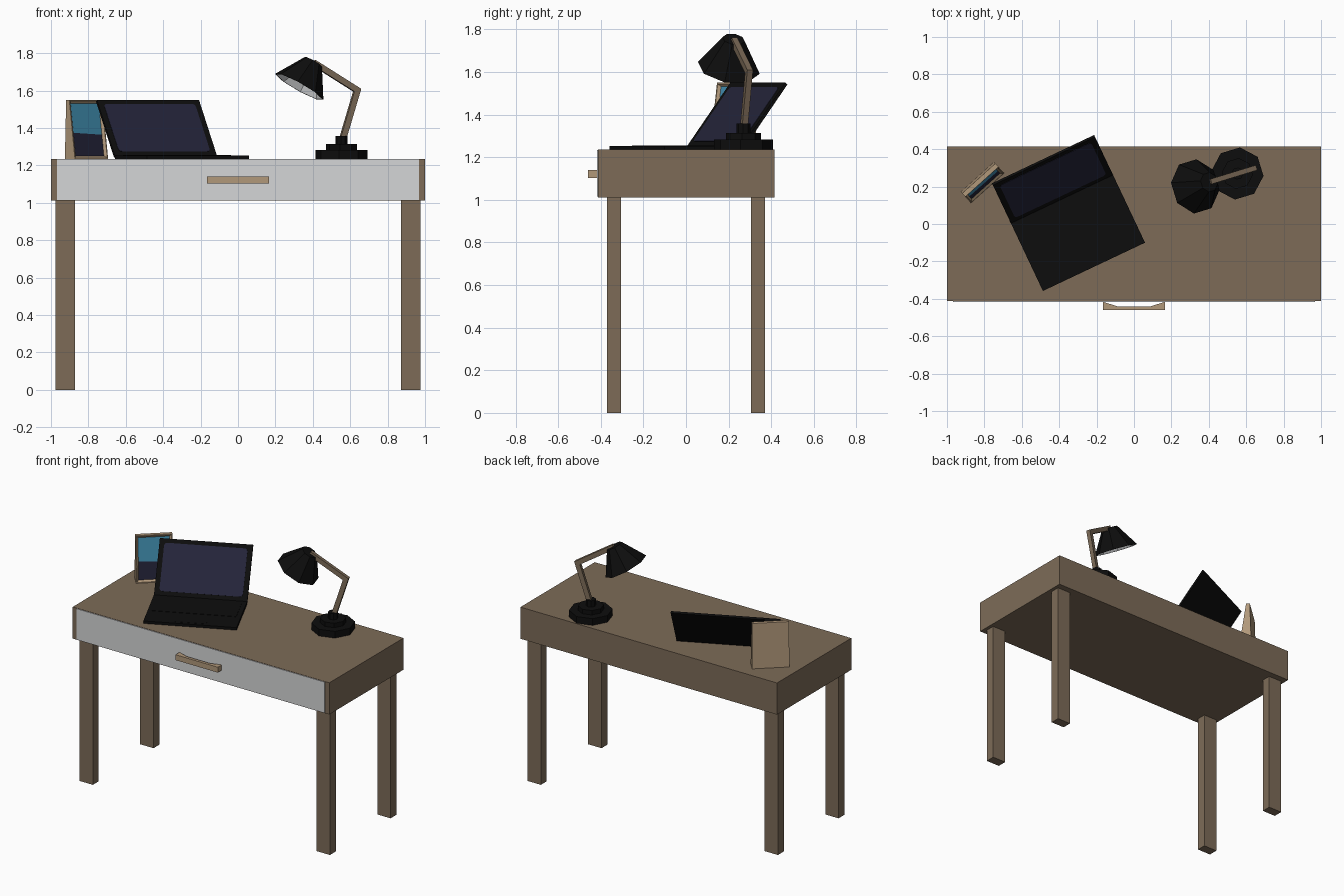
import bpy, bmesh, math
from mathutils import Matrix, Vector

if "Cube" in bpy.data.objects:
    bpy.data.objects.remove(bpy.data.objects["Cube"])


def material(name, r, g, b):
    m = bpy.data.materials.new(name)
    m.diffuse_color = (r, g, b, 1)
    m.use_nodes = True
    m.node_tree.nodes["Principled BSDF"].inputs["Base Color"].default_value = m.diffuse_color
    return m


BROWN = material("brown wood", 0.205, 0.148, 0.097)
TAN = material("tan wood", 0.44, 0.315, 0.195)
WHITE = material("drawer white", 0.66, 0.67, 0.68)
BLACK = material("black", 0.004, 0.004, 0.004)
NAVY = material("dark navy", 0.018, 0.018, 0.042)
BLUE = material("sky blue", 0.055, 0.28, 0.45)


def finish(name, bm, mats, matrix=Matrix()):
    bmesh.ops.recalc_face_normals(bm, faces=bm.faces)
    me = bpy.data.meshes.new(name)
    bm.to_mesh(me)
    bm.free()
    for m in mats:
        me.materials.append(m)
    ob = bpy.data.objects.new(name, me)
    ob.matrix_world = matrix
    bpy.context.collection.objects.link(ob)
    return ob


def prism_mesh(profile, z0, z1):
    bm = bmesh.new()
    face = bm.faces.new([bm.verts.new((x, y, z0)) for x, y in profile])
    top = bmesh.ops.extrude_face_region(bm, geom=[face])["geom"]
    for v in top:
        if isinstance(v, bmesh.types.BMVert):
            v.co.z = z1
    bmesh.ops.recalc_face_normals(bm, faces=bm.faces)
    return bm


def prism(name, profile, z0, z1, mat, matrix=Matrix()):
    return finish(name, prism_mesh(profile, z0, z1), [mat], matrix)


def rect(x0, x1, y0, y1):
    return [(x0, y0), (x1, y0), (x1, y1), (x0, y1)]


def rounded(x0, x1, y0, y1, r, n=3):
    pts = []
    corners = [(x1 - r, y1 - r), (x0 + r, y1 - r), (x0 + r, y0 + r), (x1 - r, y0 + r)]
    for i, (cx, cy) in enumerate(corners):
        for k in range(n + 1):
            a = math.pi / 2 * (i + k / n)
            pts.append((cx + r * math.cos(a), cy + r * math.sin(a)))
    return pts


def lathe(name, profile, mats, matrix, inner_from=99, segs=8):
    """Closed octagonal lathe; bands from inner_from on take the second material."""
    bm = bmesh.new()
    rings = []
    for r, z in profile:
        if r == 0:
            rings.append([bm.verts.new((0, 0, z))] * segs)
        else:
            rings.append([bm.verts.new((r * math.cos(a), r * math.sin(a), z))
                          for a in (math.tau * (i + 0.5) / segs for i in range(segs))])
    for k, (a, b) in enumerate(zip(rings, rings[1:])):
        for i in range(segs):
            j = (i + 1) % segs
            f = bm.faces.new(list(dict.fromkeys((a[i], a[j], b[j], b[i]))))
            f.material_index = int(k >= inner_from)
    return finish(name, bm, mats, matrix)


# Desk body, drawer front, handle and legs
TOP = 1.235
prism("desk_body", rect(-1, 1, -0.412, 0.415), 1.012, TOP, BROWN)
prism("drawer_front", rect(-0.968, 0.968, -0.417, -0.411), 1.016, TOP - 0.002, WHITE)
prism("drawer_handle", [(-0.165, -0.416), (-0.165, -0.46), (0.165, -0.46),
                        (0.165, -0.416), (0.09, -0.44), (-0.09, -0.44)], 1.102, 1.14, TAN)
for sx, side in ((-1, "left"), (1, "right")):
    for sy, end in ((-1, "front"), (1, "back")):
        prism(f"{end}_{side}_leg",
              rect(sx * 0.924 - 0.052, sx * 0.924 + 0.052, sy * 0.338 - 0.033, sy * 0.338 + 0.033),
              0, 1.013, BROWN)

# Laptop: base, keyboard plates, tilted lid with screen
lap = Matrix.Translation((-0.487, -0.358, TOP)) @ Matrix.Rotation(math.radians(25.3), 4, "Z")
W, D, H = 0.604, 0.4, 0.375
prism("laptop_base", rect(0, W, 0, D), 0, 0.018, BLACK, lap)
prism("laptop_keyboard", rect(0.03, W - 0.03, 0.16, 0.36), 0.018, 0.02, BLACK, lap)
prism("laptop_touchpad", rect(0.2, W - 0.2, 0.02, 0.14), 0.018, 0.019, BLACK, lap)
lid = lap @ Matrix.Translation((0, D, 0.015)) @ Matrix.Rotation(math.radians(53), 4, "X")
prism("laptop_lid", rect(0, W, 0, H), -0.014, 0, BLACK, lid)
prism("laptop_screen", rounded(0.032, W - 0.032, 0.03, H - 0.028, 0.018), 0, 0.002, NAVY, lid)

# Picture frame: wedge with a bevelled recess holding a two-colour picture
FW = 0.239
bm = prism_mesh([(0, 0), (0.08, 0), (0.07, 0.315), (0.045, 0.315)], 0, FW)
for v in bm.verts:
    v.co = Vector((v.co.z, v.co.x, v.co.y))
bmesh.ops.recalc_face_normals(bm, faces=bm.faces)
front = min(bm.faces, key=lambda f: f.normal.y)
bmesh.ops.inset_region(bm, faces=[front], thickness=0.008, depth=0)
bmesh.ops.inset_region(bm, faces=[front], thickness=0.017, depth=-0.012)
front.material_index = 1
bmesh.ops.bisect_plane(bm, geom=[front] + list(front.edges) + list(front.verts),
                       plane_co=(FW / 2, 0, 0.134), plane_no=(0.05, 0, 1))
for f in bm.faces:
    if f.material_index and f.calc_center_median().z < 0.134:
        f.material_index = 2
finish("picture_frame", bm, [TAN, BLUE, NAVY],
       Matrix.Translation((-0.872, 0.112, TOP)) @ Matrix.Rotation(math.radians(42), 4, "Z"))

# Lamp: tiered base
lamp = Matrix.Translation((0.553, 0.27, TOP)) @ Matrix.Rotation(math.radians(17), 4, "Z")
lathe("lamp_base", [(0, 0), (0.14, 0), (0.14, 0.047), (0.083, 0.047), (0.083, 0.078),
                    (0.032, 0.078), (0.032, 0.122), (0, 0.122)], [BLACK], lamp)

# Lamp arm: mitred bent bar in the lamp's upright plane
a, b, c = Vector((0.005, 0.1)), Vector((0.088, 0.367)), Vector((-0.155, 0.514))
d1, d2 = (b - a).normalized(), (c - b).normalized()
n1, n2 = Vector((d1.y, -d1.x)), Vector((d2.y, -d2.x))
h = 0.016
m = (n1 + n2) * (2 * h / (n1 + n2).length_squared)
prism("lamp_arm", [a + n1 * h, b + m, c + n2 * h, c - n2 * h, b - m, a - n1 * h],
      -0.014, 0.014, BROWN, lamp @ Matrix.Rotation(math.pi / 2, 4, "X"))

# Lamp shade: hollow octagonal cone with a white lining
axis = Vector((0.505, 0, 0.863))
shade = lamp @ Matrix.Translation((-0.236, 0, 0.385)) @ axis.to_track_quat("Z", "Y").to_matrix().to_4x4()
tilt = math.atan2(axis.x, axis.z)
shade = lamp @ Matrix.Translation((-0.236, 0, 0.385)) @ Matrix.Rotation(tilt, 4, "Y")
lathe("lamp_shade", [(0, 0.155), (0.053, 0.155), (0.148, 0), (0.14, 0), (0.046, 0.145), (0, 0.145)],
      [BLACK, WHITE], shade, inner_from=3)
